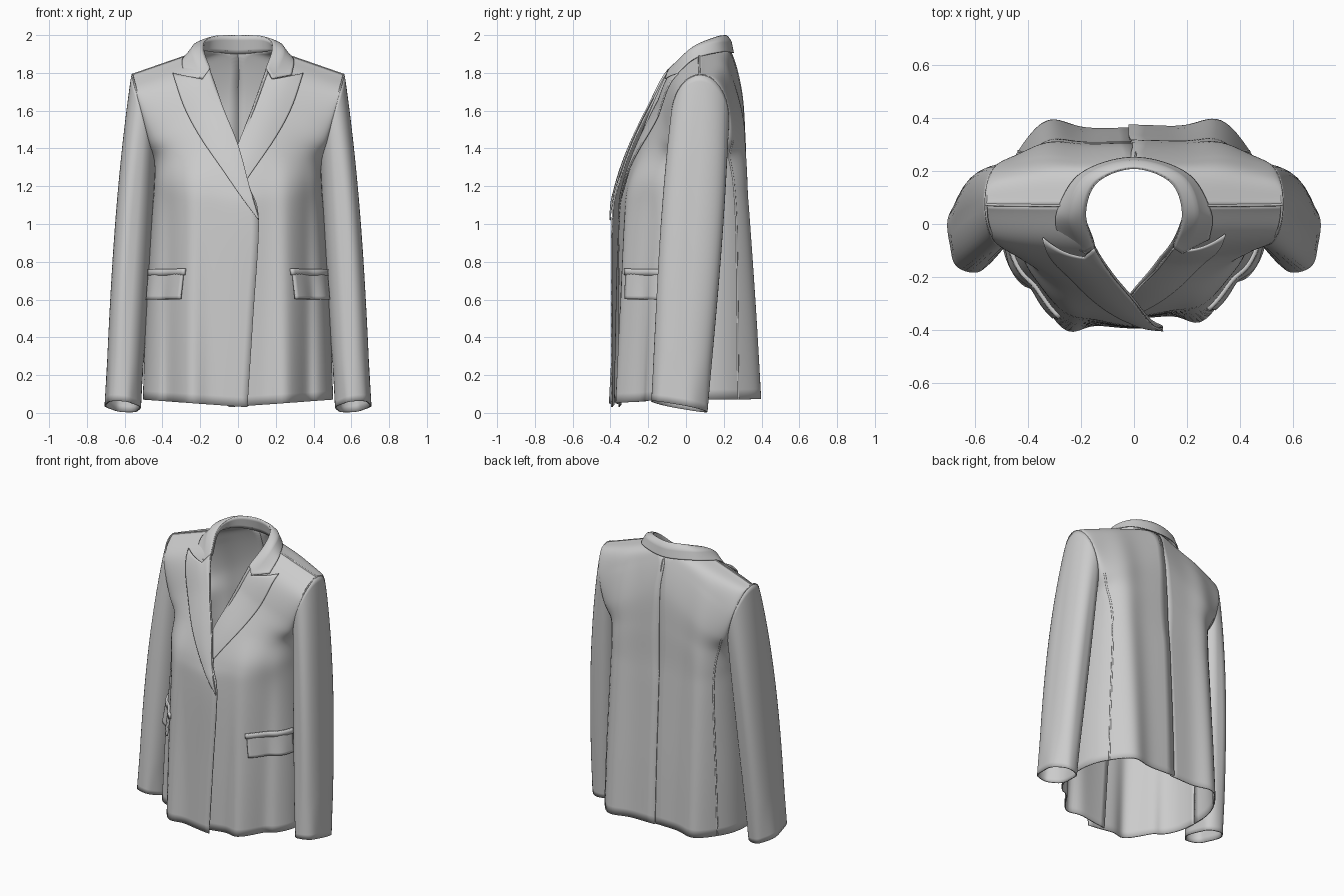
import bpy, bmesh, math
from mathutils import Vector
from mathutils.bvhtree import BVHTree

if "Cube" in bpy.data.objects:
    bpy.data.objects.remove(bpy.data.objects["Cube"])


def spline(pts, t):
    """Catmull-Rom point at t in 0..1 along the control points."""
    p = [Vector(q) for q in pts]
    f = min(max(t, 0), 1) * (len(p) - 1)
    i = min(int(f), len(p) - 2)
    f -= i
    b, c = p[i], p[i + 1]
    a = p[i - 1] if i else 2 * b - c
    d = p[i + 2] if i + 2 < len(p) else 2 * c - b
    return 0.5 * (2 * b + (c - a) * f + (2 * a - 5 * b + 4 * c - d) * f * f
                  + (3 * b - a - 3 * c + d) * f ** 3)


def grid_data(fn, nu, nv):
    verts = [Vector(fn(i / nu, j / nv)) for j in range(nv + 1) for i in range(nu + 1)]
    w = nu + 1
    faces = [(j * w + i, j * w + i + 1, j * w + w + i + 1, j * w + w + i)
             for j in range(nv) for i in range(nu)]
    return verts, faces


def cloth(name, fn, nu, nv, thick=0.008, mirror=False):
    """Smooth cloth sheet from a surface function, with thickness."""
    verts, faces = grid_data(fn, nu, nv)
    me = bpy.data.meshes.new(name)
    me.from_pydata(verts, [], faces)
    bm = bmesh.new()
    bm.from_mesh(me)
    bmesh.ops.remove_doubles(bm, verts=bm.verts, dist=1e-5)
    bm.to_mesh(me)
    bm.free()
    me.polygons.foreach_set("use_smooth", [True] * len(me.polygons))
    me.set_sharp_from_angle(angle=math.radians(40))
    ob = bpy.data.objects.new(name, me)
    bpy.context.collection.objects.link(ob)
    if mirror:
        ob.modifiers.new("Mirror", 'MIRROR')
    s = ob.modifiers.new("Solidify", 'SOLIDIFY')
    s.thickness, s.offset = thick, 0
    return ob


def seam(name, pts, r=0.004):
    cu = bpy.data.curves.new(name, 'CURVE')
    cu.dimensions, cu.bevel_depth, cu.bevel_resolution = '3D', r, 1
    sp = cu.splines.new('POLY')
    sp.points.add(len(pts) - 1)
    for p, q in zip(sp.points, pts):
        p.co = (*q, 1)
    bpy.context.collection.objects.link(bpy.data.objects.new(name, cu))


def armhole(deg):
    a = math.radians(deg)
    return Vector((0.5 + 0.06 * math.cos(a), 0.075 + 0.15 * math.sin(a), 1.56 + 0.23 * math.cos(a)))


# Edge curves of the body panels (wearer half, x > 0)
SIDE = [(0.5, 0.0, 0.07), (0.485, 0.02, 0.5), (0.455, 0.05, 1.0), (0.44, 0.06, 1.2), armhole(180)]
ROLL = [(-0.11, -0.39, 1.02), (-0.06, -0.36, 1.2), (0.0, -0.285, 1.42),
        (0.08, -0.19, 1.62), (0.15, -0.08, 1.82)]
F_IN = [(-0.05, -0.392, 0.03), (-0.08, -0.392, 0.5)] + ROLL + [(0.2, 0.07, 1.915)]
F_OUT = SIDE + [armhole(-120), armhole(-60), armhole(0)]
B_IN = [(0, 0.36, 0.08), (0, 0.345, 0.5), (0, 0.32, 1.0), (0, 0.31, 1.2), (0, 0.305, 1.45),
        (0, 0.29, 1.7), (0, 0.24, 1.9), (0.13, 0.185, 1.915), (0.2, 0.07, 1.915)]
B_OUT = SIDE + [armhole(120), armhole(75), armhole(30), armhole(0)]


def section(p, q, u, n):
    """Rounded quarter section from the centre edge p to the side edge q."""
    s = math.sin(u * math.pi / 2) ** (2 / n)
    c = max(math.cos(u * math.pi / 2), 0) ** (2 / n)
    return Vector((p.x + (q.x - p.x) * s, q.y + (p.y - q.y) * c, p.z + (q.z - p.z) * s))


def front(side):
    def fn(u, v):
        n = 2.3 + 0.4 * math.exp(-((v - 0.5) / 0.15) ** 2)      # fuller chest
        p = section(spline(F_IN, v), spline(F_OUT, v), u, n)
        low = max(0, 1 - v * 1.7)
        p.y += (0.038 if side > 0 else 0) * (1 - u * u) * min(1, (1 - v) * 4)
        p.y -= 0.055 * low * math.exp(-((p.x - 0.25) / 0.07) ** 2)   # drape fold
        p.y += 0.03 * low * math.exp(-((p.x - 0.37) / 0.04) ** 2)
        return Vector((side * p.x, p.y, p.z))
    return fn


def back(side):
    def fn(u, v):
        n = 3.0 - 0.5 * v + 0.5 * math.exp(-((v - 0.46) / 0.12) ** 2)
        p = section(spline(B_IN, v), spline(B_OUT, v), u, n)
        low = max(0, 1 - v * 1.3)
        p.y += (0.015 + 0.05 * low) * math.exp(-((p.x - 0.33) / 0.1) ** 2) * min(1, (1 - v) * 4)
        if side > 0:                                   # vent overlap
            k = (1 - u) ** 4 * min(1, low * 1.5)
            p.x -= 0.02 * k
            p.y += 0.012 * k
        return Vector((side * p.x, p.y, p.z))
    return fn


def hat(u, c):
    return u / c if u < c else (1 - u) / (1 - c)


LAPEL_OUT = [(-0.11, 0, 1.02), (-0.02, 0, 1.14), (0.07, 0, 1.27), (0.2, 0, 1.46),
             (0.285, 0, 1.62), (0.345, 0, 1.797)]


def lapel(side):
    tree = BVHTree.FromPolygons(*grid_data(front(side), 40, 80))

    def fn(u, v):
        a, b = spline(ROLL, v), spline(LAPEL_OUT, v)
        x, z = a.x + (b.x - a.x) * u, a.z + (b.z - a.z) * u
        z -= 0.05 * hat(u, 0.2) * v ** 10              # notch
        base = a.y + (0.038 if side > 0 else 0) * min(1, (1 - v) * 2.3)
        hit = tree.ray_cast(Vector((side * x, -2, z)), Vector((0, 1, 0)))[0]
        y = hit.y if hit and u > 0.04 else base
        lift = 0.012 + 0.012 * math.sin(math.pi * u) * v + 0.012 * u * v ** 3
        if side > 0:
            lift *= min(1, v * 4)                      # tucked under the other front
        return Vector((side * x, y - lift, z))
    return fn


def flap(side, u0, u1, v0, v1, lift, sag=0.0):
    f = front(side)

    def fn(u, v):
        s, t = u0 + (u1 - u0) * u, v1 + (v0 - v1) * v
        p = f(s, t)
        n = (f(s + 0.01, t) - f(s - 0.01, t)).cross(Vector((0, 0, 1)))
        n.normalize()
        n *= 1 if n.y < 0 else -1
        return p + n * (lift + sag * v * (1 + 0.5 * math.sin(u * 11)))
    return fn


for side, tag in ((-1, "right"), (1, "left")):
    # Body panels
    cloth("front_panel_" + tag, front(side), 36, 64)
    cloth("back_panel_" + tag, back(side), 36, 64)
    # Lapels and pockets
    cloth("lapel_" + tag, lapel(side), 20, 44)
    cloth("pocket_flap_" + tag, flap(side, 0.43, 0.86, 1.2 / 7, 1.46 / 7, 0.012, 0.008), 20, 8, 0.012)
    cloth("pocket_welt_" + tag, flap(side, 0.42, 0.87, 1.43 / 7, 1.49 / 7, 0.01), 20, 2, 0.018)
    # Seams
    b, f = back(side), front(side)
    seam("back_side_seam_" + tag, [b(0.6 + 0.2 * (i / 60) ** 3, 0.62 * i / 60) for i in range(61)], 0.007)
    seam("shoulder_seam_" + tag, [f(i / 12, 1) for i in range(13)], 0.006)
seam("centre_back_seam", [back(-1)(0, i / 30 * 0.7) for i in range(31)], 0.003)


# Sleeves
def power(x, e):
    return math.copysign(abs(x) ** e, x)


def sleeve(u, v):
    a = u * 2 * math.pi
    c, s = math.cos(a), math.sin(a)
    e = 0.9                                             # slightly squarish lower section
    end = Vector((0.61 + 0.09 * power(c, e), -0.035 + 0.145 * power(s, e),
                  0.033 - 0.028 * s + 0.01 * c))
    p = armhole(math.degrees(a)).lerp(end, v)
    bulge = math.sin(math.pi * v ** 0.8)
    diag = max(0, c) * abs(s) * 2                       # fullness off the outer line
    p.x += (0.022 * (0.4 + 0.6 * c) + 0.008 * diag) * bulge
    p.y += (0.008 + 0.02 * diag) * s * bulge
    p.x += 0.005 * math.sin(5 * a) * max(0, v - 0.85) / 0.15    # cuff creases
    return p


cloth("sleeves", sleeve, 44, 48, mirror=True)
for s, tag in ((-1, "right"), (1, "left")):
    seam("armhole_seam_" + tag, [(s * p.x, p.y, p.z) for p in (armhole(i * 10) for i in range(37))], 0.005)

# Collar: fall folded over the stand
FOLD = [(0.15, -0.09, 1.82), (0.185, 0.04, 1.935), (0.14, 0.16, 1.988), (0, 0.212, 1.996)]
MID = [(0.18, -0.11, 1.768), (0.24, 0.025, 1.92), (0.185, 0.175, 1.966), (0, 0.238, 1.965)]
EDGE = [(0.285, -0.055, 1.79), (0.29, 0.045, 1.875), (0.2, 0.19, 1.91), (0, 0.25, 1.905)]
NECK = [(0.155, -0.065, 1.80), (0.195, 0.07, 1.905), (0.135, 0.18, 1.91), (0, 0.232, 1.9)]


def whole(pts):
    return pts + [(-x, y, z) for x, y, z in pts[-2::-1]]


def collar(u, v):
    a, m, e = (spline(whole(k), v) for k in (FOLD, MID, EDGE))
    if u < 0.33:
        w = u / 0.33
        return a.lerp(m, w) + Vector((0, 0, 0.004 * math.sin(math.pi * w)))
    return m.lerp(e, (u - 0.33) / 0.67)


cloth("collar", collar, 12, 60)
cloth("collar_stand", lambda u, v: spline(whole(FOLD), v).lerp(spline(whole(NECK), v), u), 4, 60)
